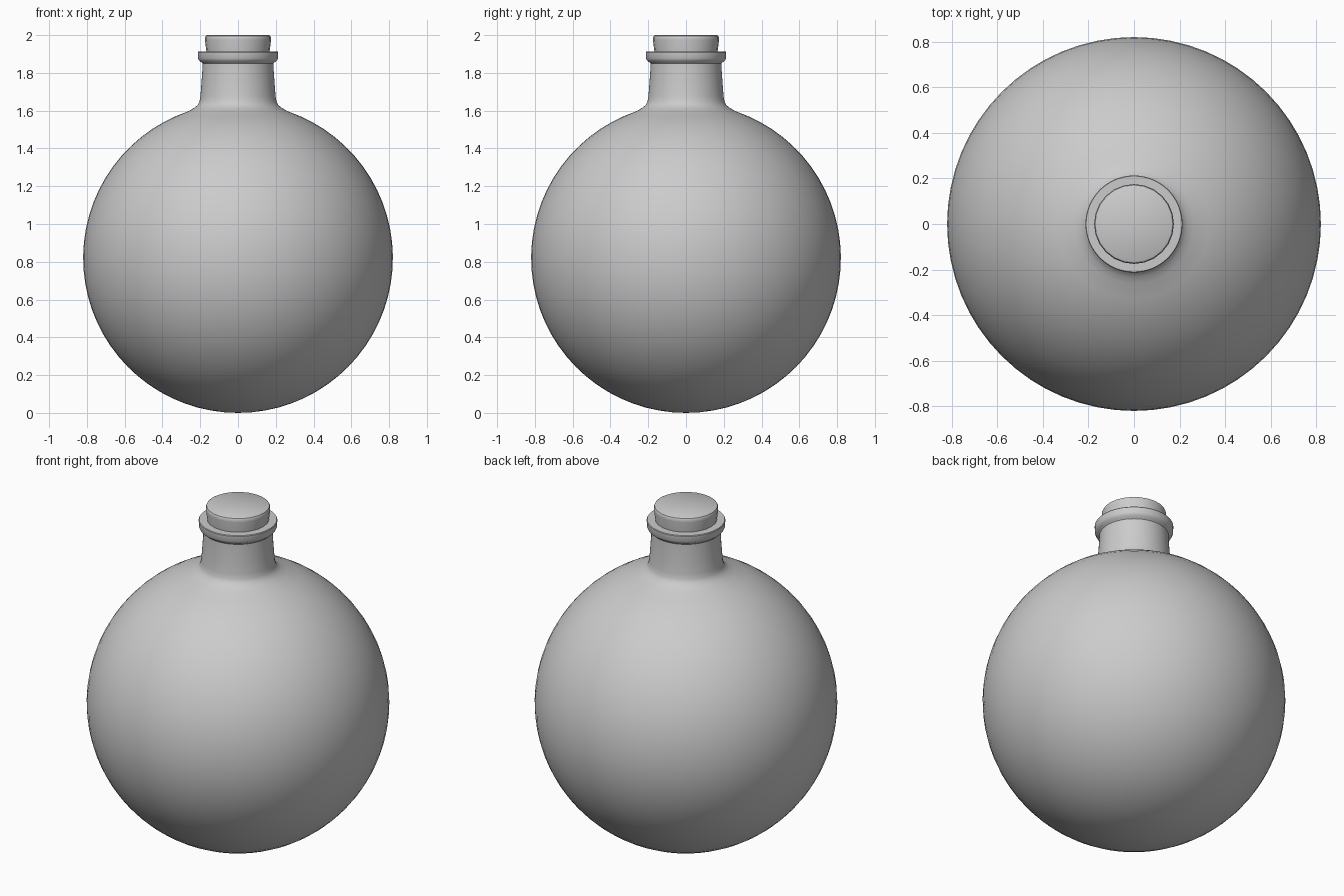
import bpy, bmesh, math

if "Cube" in bpy.data.objects:
    bpy.data.objects.remove(bpy.data.objects["Cube"])


def lathe(name, profile, segments):
    """Spin an (r, z) profile around the z axis; both ends lie on the axis."""
    bm = bmesh.new()
    verts = [bm.verts.new((r, 0, z)) for r, z in profile]
    edges = [bm.edges.new(pair) for pair in zip(verts, verts[1:])]
    bmesh.ops.spin(bm, geom=verts + edges, cent=(0, 0, 0), axis=(0, 0, 1),
                   angle=math.tau, steps=segments, use_duplicate=False)
    bmesh.ops.remove_doubles(bm, verts=bm.verts, dist=0.0005)
    bmesh.ops.recalc_face_normals(bm, faces=bm.faces)
    mesh = bpy.data.meshes.new(name)
    bm.to_mesh(mesh)
    bm.free()
    obj = bpy.data.objects.new(name, mesh)
    bpy.context.collection.objects.link(obj)
    bpy.ops.object.select_all(action='DESELECT')
    obj.select_set(True)
    bpy.context.view_layer.objects.active = obj
    bpy.ops.object.shade_smooth_by_angle(angle=math.radians(35))
    return obj


# round flask: spherical belly, flared neck, lip and hollow mouth
R = 0.82
steps = 32
end = math.pi - math.asin(0.262 / R)
profile = [(R * math.sin(end * i / steps), R - R * math.cos(end * i / steps))
           for i in range(steps + 1)]
profile += [(0.233, 1.614), (0.213, 1.63), (0.204, 1.648), (0.199, 1.675),
            (0.194, 1.74), (0.189, 1.81), (0.188, 1.85),
            (0.194, 1.856), (0.206, 1.865), (0.212, 1.877), (0.213, 1.909),
            (0.210, 1.913), (0.165, 1.913), (0.160, 1.908),
            (0.155, 1.75), (0, 1.75)]
lathe("flask", profile, 64)

# tapered stopper with a softened top edge
lathe("stopper", [(0, 1.76), (0.15, 1.76), (0.167, 1.91), (0.175, 1.975),
                  (0.175, 1.987), (0.171, 1.996), (0.164, 2.0), (0, 2.0)], 24)
